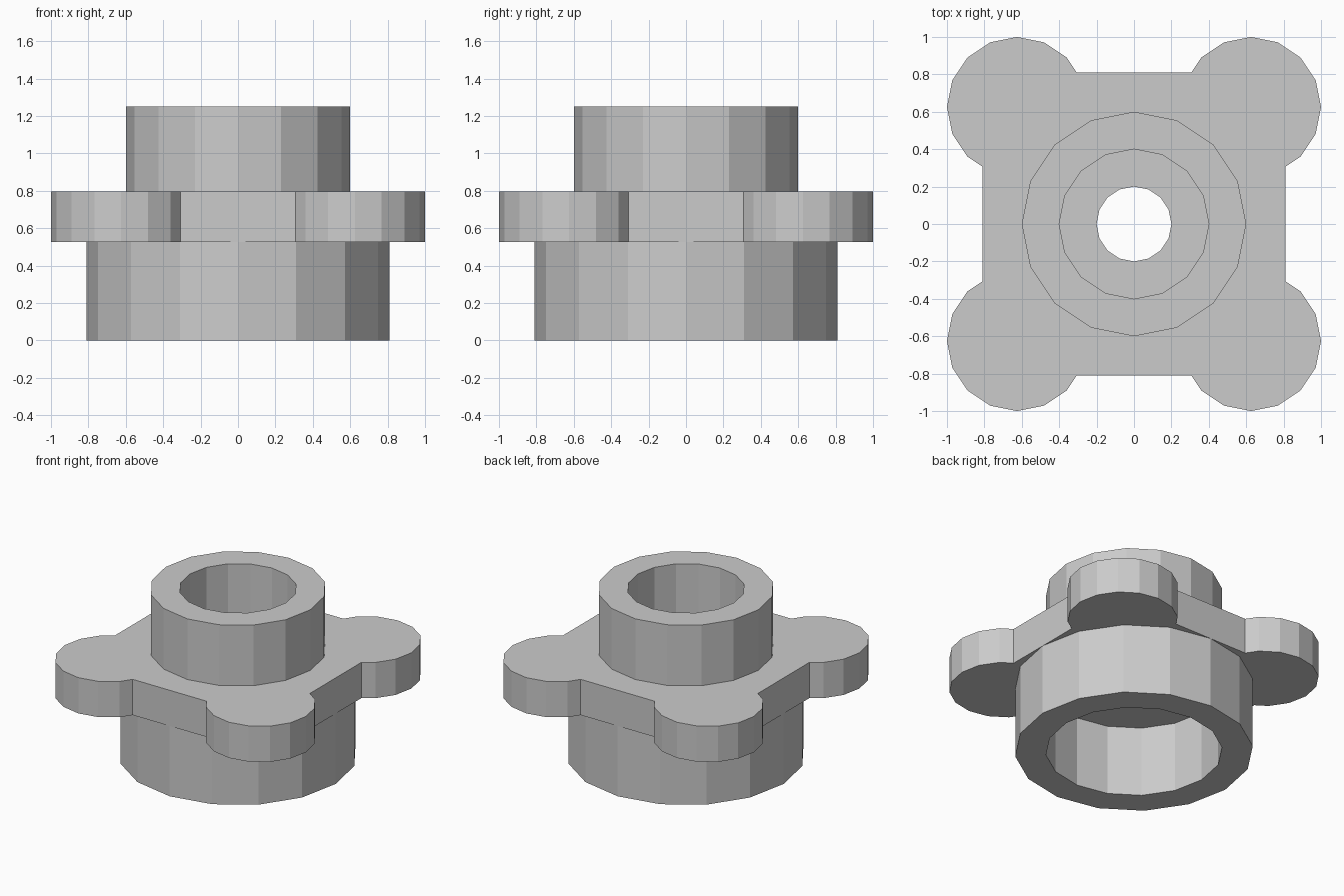
import bpy, bmesh
from math import cos, sin, pi
from mathutils import Matrix, Vector

if "Cube" in bpy.data.objects:
    bpy.data.objects.remove(bpy.data.objects["Cube"])

SIDES = 16
PLATE_BOTTOM, PLATE_TOP, TOP = 0.527, 0.795, 1.25


def circle(radius, z=0.0):
    return [Vector((radius * cos(2 * pi * i / SIDES), radius * sin(2 * pi * i / SIDES), z))
            for i in range(SIDES)]


def finish(bm, name):
    mesh = bpy.data.meshes.new(name)
    bm.to_mesh(mesh)
    bm.free()
    obj = bpy.data.objects.new(name, mesh)
    bpy.context.collection.objects.link(obj)
    return obj


def tube(name, profile):
    """Spin an open profile of (radius, z) points, listed so faces point outwards."""
    bm = bmesh.new()
    rings = [[bm.verts.new(p) for p in circle(r, z)] for r, z in profile]
    for a, b in zip(rings, rings[1:]):
        for i in range(SIDES):
            j = (i + 1) % SIDES
            bm.faces.new((a[i], a[j], b[j], b[i]))
    return finish(bm, name)


# Petal plate: square with four round lobes and a small through hole
corner = [Vector((0.81, 0.307, 0))]
for k in range(-2, 7):
    a = k * pi / 8
    corner.append(Vector((0.625 + 0.375 * cos(a), 0.625 + 0.375 * sin(a), 0)))
corner.append(Vector((0.307, 0.81, 0)))
outline = [Matrix.Rotation(q * pi / 2, 3, 'Z') @ p for q in range(4) for p in corner]

bm = bmesh.new()
edges = []
for loop in (outline, circle(0.2)):
    vs = [bm.verts.new((p.x, p.y, PLATE_BOTTOM)) for p in loop]
    edges += [bm.edges.new((vs[i - 1], vs[i])) for i in range(len(vs))]
bmesh.ops.triangle_fill(bm, edges=edges, use_beauty=True, normal=(0, 0, 1))
ext = bmesh.ops.extrude_face_region(bm, geom=bm.faces[:], use_keep_orig=True)
bmesh.ops.translate(bm, vec=(0, 0, PLATE_TOP - PLATE_BOTTOM),
                    verts=[g for g in ext["geom"] if isinstance(g, bmesh.types.BMVert)])
bmesh.ops.recalc_face_normals(bm, faces=bm.faces[:])
finish(bm, "petal_plate")

# Hollow base below the plate
tube("base_ring", [(0.6, PLATE_BOTTOM), (0.6, 0), (0.81, 0), (0.81, PLATE_BOTTOM)])

# Hollow collar above the plate
tube("top_collar", [(0.6, PLATE_TOP), (0.6, TOP), (0.4, TOP), (0.4, PLATE_TOP)])
